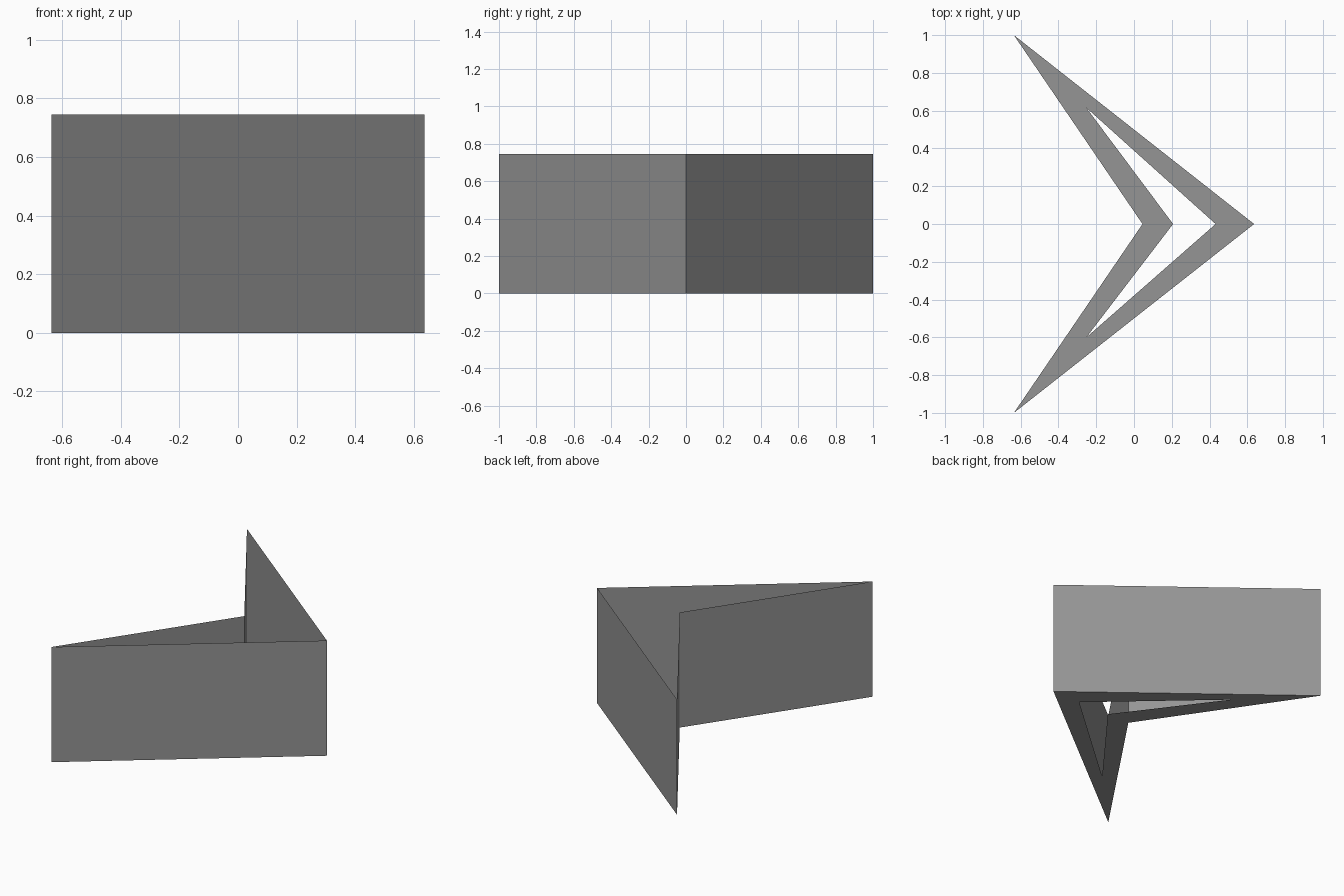
import bpy
import bmesh

HEIGHT = 0.745
OUTLINE = [(0.636, 0), (-0.636, 1), (0.045, 0), (-0.636, -1)]
OPENING = [(0.432, 0), (-0.252, 0.615), (0.207, 0), (-0.252, -0.6)]

cube = bpy.data.objects.get("Cube")
if cube:
    bpy.data.objects.remove(cube, do_unlink=True)

# Single grey paint
grey = bpy.data.materials.new("mid_grey")
grey.use_nodes = True
colour = (0.3, 0.3, 0.3, 1)
grey.diffuse_color = colour
grey.node_tree.nodes["Principled BSDF"].inputs["Base Color"].default_value = colour


def ring(bm, points, z):
    return [bm.verts.new((x, y, z)) for x, y in points]


def band(bm, first, second):
    """Join two matching rings with a closed strip of quads."""
    for i in range(len(first)):
        j = (i + 1) % len(first)
        bm.faces.new((first[i], first[j], second[j], second[i]))


def add_part(name, lower, upper, top_z):
    bm = bmesh.new()
    band(bm, ring(bm, lower, 0), ring(bm, upper, top_z))
    mesh = bpy.data.meshes.new(name)
    bm.to_mesh(mesh)
    bm.free()
    mesh.materials.append(grey)
    obj = bpy.data.objects.new(name, mesh)
    bpy.context.collection.objects.link(obj)


# Thin upright walls around the arrowhead, open at the top
add_part("outer_walls", OUTLINE, OUTLINE, HEIGHT)

# Flat floor with an arrow-shaped opening, facing down
add_part("floor_frame", OUTLINE[::-1], OPENING[::-1], 0)
